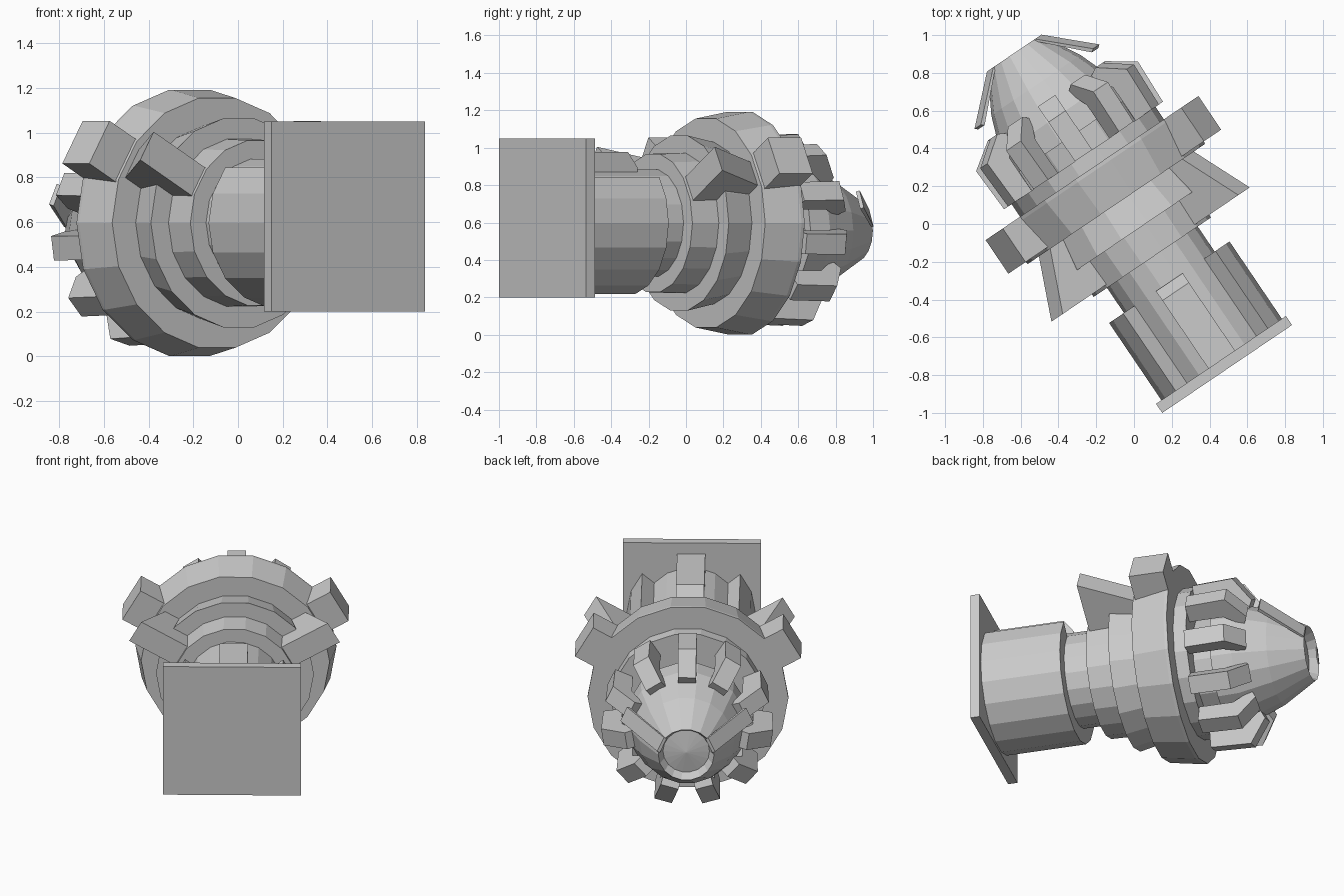
import bpy, bmesh, math
from mathutils import Matrix

if "Cube" in bpy.data.objects:
    bpy.data.objects.remove(bpy.data.objects["Cube"])

# Local frame: y runs along the barrel axis to the nose, x sideways
AXIS = (Matrix.Rotation(math.radians(34.1), 4, 'Z')
        @ Matrix.Translation((-0.018, 0, 0)))
AXIS.translation.z = 0.597
SEG = 18
NOSE_DROP = 0.04


def finish(name, bm, drop=0):
    bmesh.ops.remove_doubles(bm, verts=bm.verts, dist=1e-5)
    bmesh.ops.recalc_face_normals(bm, faces=bm.faces)
    bm.transform(AXIS @ Matrix.Translation((0, 0, -drop)))
    me = bpy.data.meshes.new(name)
    bm.to_mesh(me)
    bm.free()
    ob = bpy.data.objects.new(name, me)
    bpy.context.collection.objects.link(ob)
    return ob


def lathe(name, prof, drop=0):
    """Turn a profile of (along, radius) points around the axis."""
    bm = bmesh.new()
    vs = [bm.verts.new((r, s, 0)) for s, r in prof]
    es = [bm.edges.new(p) for p in zip(vs, vs[1:])]
    bmesh.ops.spin(bm, geom=vs + es, cent=(0, 0, 0), axis=(0, 1, 0),
                   angle=math.tau, steps=SEG)
    finish(name, bm, drop)


def slab(name, prof, width, angle, drop=0):
    """Extrude an (along, radius) outline to a width, placed at an angle."""
    bm = bmesh.new()
    f = bm.faces.new([bm.verts.new((r, s, -width / 2)) for s, r in prof])
    ext = bmesh.ops.extrude_face_region(bm, geom=[f])['geom']
    bmesh.ops.translate(bm, vec=(0, 0, width),
                        verts=[v for v in ext if isinstance(v, bmesh.types.BMVert)])
    bm.transform(Matrix.Rotation(-math.radians(angle), 4, 'Y'))
    finish(name, bm, drop)


def rect(s0, s1, r0, r1):
    return [(s0, r0), (s0, r1), (s1, r1), (s1, r0)]


# Mounting plate
bm = bmesh.new()
bmesh.ops.create_cube(bm, size=1, matrix=Matrix.Translation((-0.004, -0.883, 0.028))
                      @ Matrix.Diagonal((0.83, 0.058, 0.85, 1)))
finish("mounting_plate", bm)

# Core barrel with stepped collars
lathe("core_barrel", [(-0.86, 0), (-0.86, 0.29), (-0.2, 0.29), (-0.2, 0.375),
                      (-0.033, 0.38), (-0.033, 0.475), (0.14, 0.44), (0.14, 0)])
lathe("main_ring", [(0.14, 0), (0.14, 0.567), (0.35, 0.604), (0.37, 0.604), (0.37, 0)])
lathe("front_collar", [(0.37, 0), (0.37, 0.46), (0.45, 0.46), (0.45, 0)])

# Neck and nose with hollow tip
lathe("neck", [(0.44, 0), (0.44, 0.31), (0.58, 0.31), (0.58, 0)], NOSE_DROP)
lathe("nose", [(0.57, 0), (0.57, 0.365), (0.7, 0.36), (0.9, 0.285),
               (1.105, 0.168), (1.05, 0.14), (1.07, 0)], NOSE_DROP)

# Rear housing: shell open at the top
bm = bmesh.new()
outline = [(0.385, a) for a in range(140, 401, 20)] + [(0.27, a) for a in range(400, 139, -20)]
ends = []
for s in (-0.86, -0.36):
    ends.append([bm.verts.new((r * math.cos(math.radians(a)), s,
                               r * math.sin(math.radians(a)))) for r, a in outline])
n, half = len(outline), len(outline) // 2
for i in range(n):
    j = (i + 1) % n
    bm.faces.new((ends[0][i], ends[0][j], ends[1][j], ends[1][i]))
for e in ends:
    for i in range(half - 1):
        bm.faces.new((e[i], e[i + 1], e[n - 2 - i], e[n - 1 - i]))
finish("rear_housing", bm)

# Rib in the open top of the housing
slab("top_rib", [(-0.86, 0.25), (-0.86, 0.38), (-0.42, 0.38), (-0.36, 0.3), (-0.36, 0.25)],
     0.17, 90)

# Paired parts on the upper left and right
for side, flip in (("right", False), ("left", True)):
    def at(a):
        return 180 - a if flip else a
    slab("ring_tab_" + side, rect(0.155, 0.37, 0.5, 0.722), 0.22, at(30))
    slab("wedge_fin_" + side, [(-0.183, 0.33), (-0.183, 0.69), (0.16, 0.52), (0.16, 0.33)],
         0.145, at(30))
    slab("nose_flap_" + side, [(1.105, 0.15), (1.105, 0.168), (0.89, 0.415), (0.877, 0.398)],
         0.1, at(24), NOSE_DROP)

# Claws around the nose
for k in range(11):
    slab("claw_%d" % k, [(0.45, 0.39), (0.45, 0.505), (0.70, 0.515),
                         (0.80, 0.37), (0.77, 0.31), (0.66, 0.39)], 0.11,
         90 + k * 360 / 11, NOSE_DROP)
